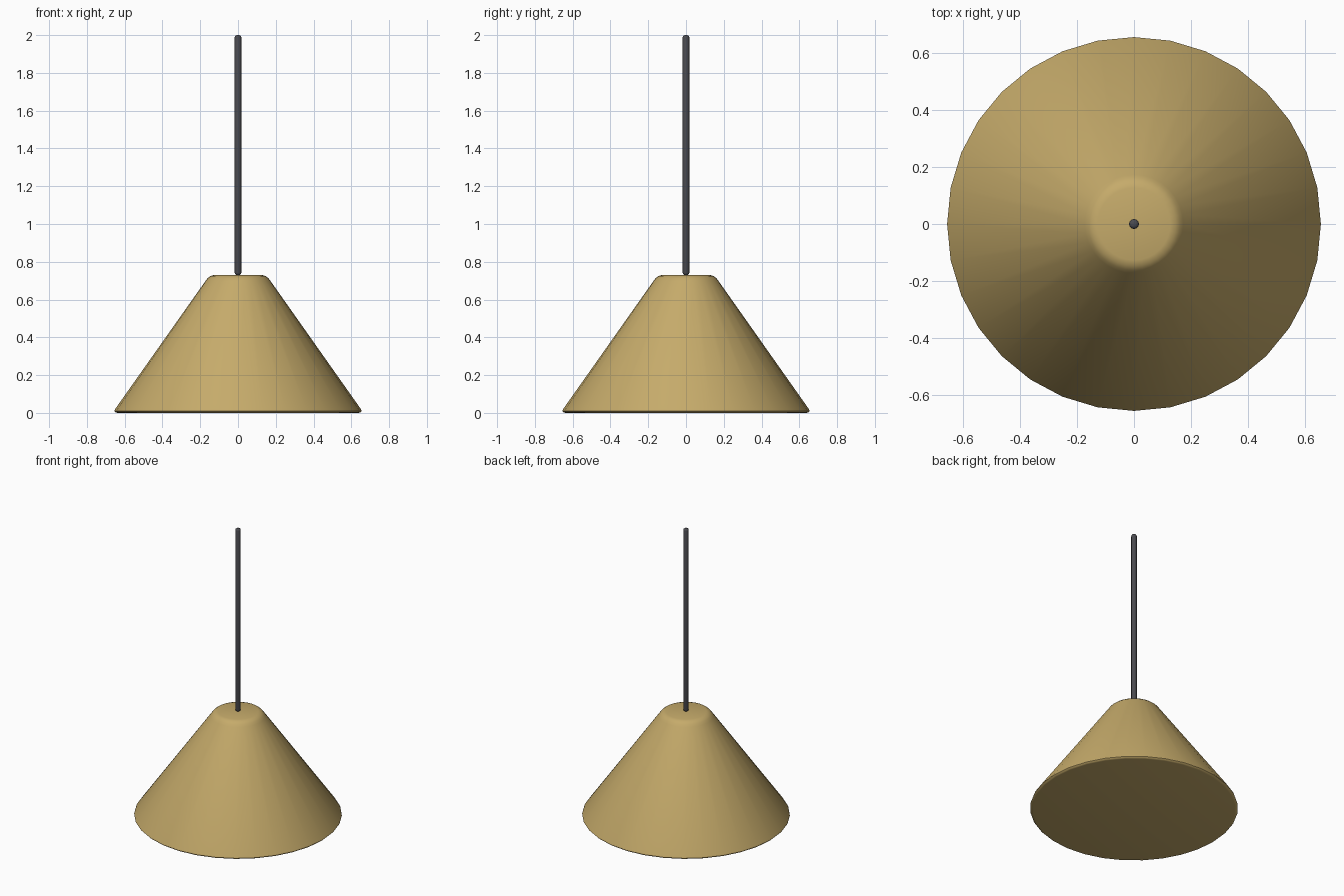
import bpy
import bmesh
import math

cube = bpy.data.objects.get("Cube")
if cube:
    bpy.data.objects.remove(cube, do_unlink=True)


def make_material(name, color):
    mat = bpy.data.materials.new(name)
    mat.use_nodes = True
    mat.diffuse_color = color
    mat.node_tree.nodes["Principled BSDF"].inputs["Base Color"].default_value = color
    return mat


def lathe(name, profile, sides, mat):
    """Turn a (radius, height) profile into a closed solid with flat caps."""
    bm = bmesh.new()
    rings = []
    for r, z in profile:
        angles = [2 * math.pi * i / sides for i in range(sides)]
        rings.append([bm.verts.new((r * math.cos(a), r * math.sin(a), z)) for a in angles])
    for low, high in zip(rings, rings[1:]):
        for i in range(sides):
            j = (i + 1) % sides
            bm.faces.new((low[i], low[j], high[j], high[i]))
    bm.faces.new(rings[0][::-1])
    bm.faces.new(rings[-1])
    mesh = bpy.data.meshes.new(name)
    bm.to_mesh(mesh)
    bm.free()
    mesh.materials.append(mat)
    obj = bpy.data.objects.new(name, mesh)
    bpy.context.collection.objects.link(obj)
    bpy.ops.object.select_all(action="DESELECT")
    obj.select_set(True)
    bpy.context.view_layer.objects.active = obj
    bpy.ops.object.shade_smooth_by_angle(angle=math.radians(60))
    return obj


brass = make_material("brass", (0.56, 0.405, 0.145, 1))
charcoal = make_material("charcoal", (0.07, 0.07, 0.08, 1))

# Conical shade with a softened rim and shoulder
lathe("lamp_shade", [
    (0.638, 0.0), (0.648, 0.002), (0.655, 0.009), (0.652, 0.018),
    (0.173, 0.697), (0.162, 0.712), (0.147, 0.724), (0.127, 0.73),
], 32, brass)

# Hanging cord with rounded ends
base, top, radius, edge = 0.73, 2.0, 0.0175, 0.012
steps = [math.radians(a) for a in (0, 30, 60, 90)]
arc = [(radius - edge + edge * math.sin(a), edge * (1 - math.cos(a))) for a in steps]
lower = [(r, base + h) for r, h in arc]
upper = [(r, top - h) for r, h in reversed(arc)]
lathe("hanging_cord", lower + upper, 16, charcoal)
